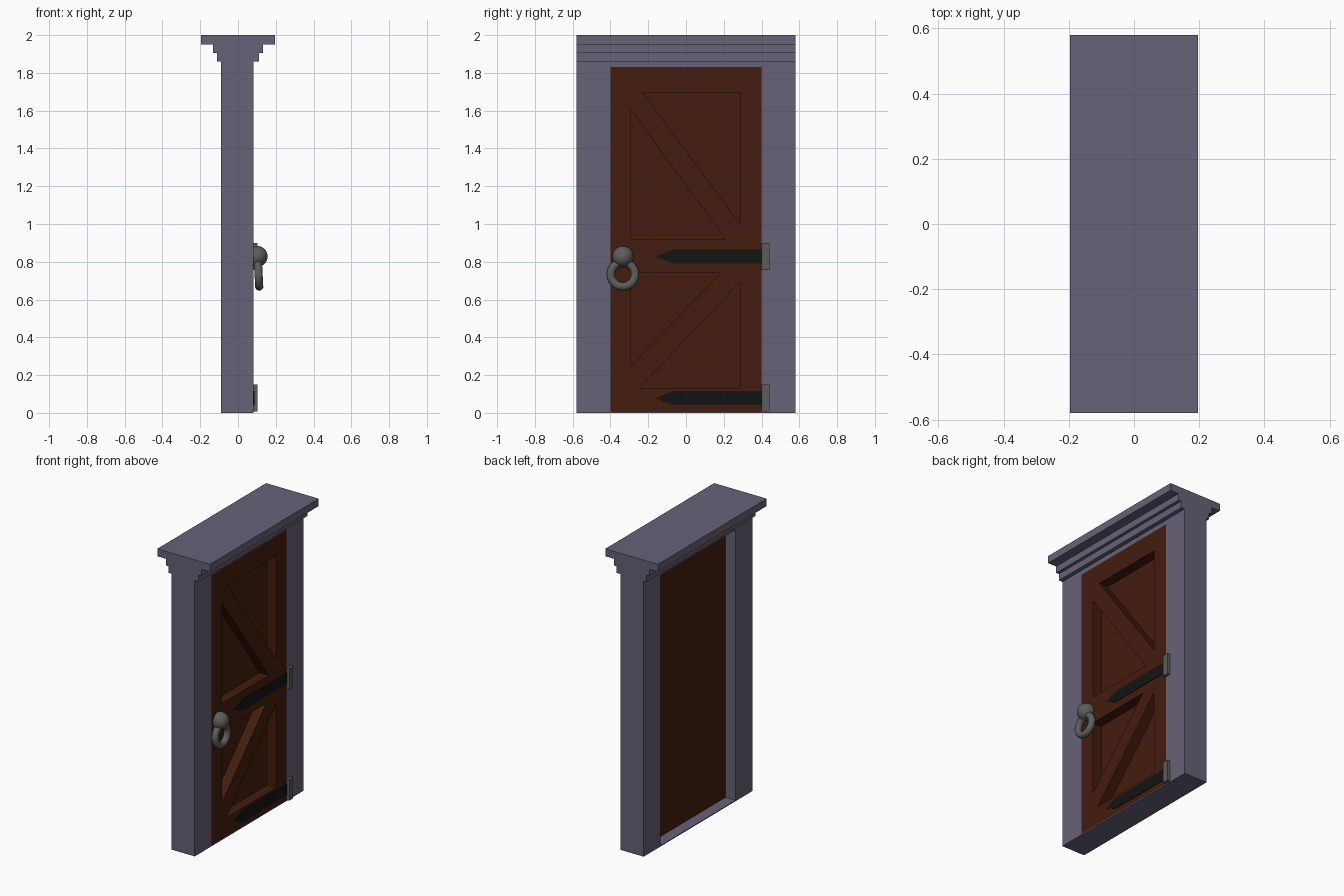
import bpy, bmesh, math
from mathutils import Vector

if "Cube" in bpy.data.objects:
    bpy.data.objects.remove(bpy.data.objects["Cube"])


def material(name, rgb):
    m = bpy.data.materials.new(name)
    m.diffuse_color = (*rgb, 1)
    m.use_nodes = True
    m.node_tree.nodes["Principled BSDF"].inputs["Base Color"].default_value = m.diffuse_color
    return m


STONE = material("stone", (0.135, 0.12, 0.185))
WOOD = material("wood", (0.058, 0.0115, 0.0045))
BLACK = material("black_iron", (0.006, 0.007, 0.007))
STEEL = material("steel", (0.11, 0.11, 0.105))


def prism(name, outlines, axis, lo, hi, mat):
    """Extrude outlines along x (points are y,z) or along y (points are x,z)."""
    bm = bmesh.new()
    step = Vector((hi - lo, 0, 0)) if axis == "x" else Vector((0, hi - lo, 0))
    for pts in outlines:
        verts = [bm.verts.new((lo, a, b) if axis == "x" else (a, lo, b)) for a, b in pts]
        face = bm.faces.new(verts)
        ext = bmesh.ops.extrude_face_region(bm, geom=[face], use_keep_orig=True)
        moved = [g for g in ext["geom"] if isinstance(g, bmesh.types.BMVert)]
        bmesh.ops.translate(bm, verts=moved, vec=step)
    bmesh.ops.recalc_face_normals(bm, faces=bm.faces)
    mesh = bpy.data.meshes.new(name)
    bm.to_mesh(mesh)
    bm.free()
    mesh.materials.append(mat)
    ob = bpy.data.objects.new(name, mesh)
    bpy.context.collection.objects.link(ob)
    return ob


def rect(a0, a1, b0, b1):
    return [(a0, b0), (a1, b0), (a1, b1), (a0, b1)]


BACK, FRONT = -0.09, 0.083
HALF, OPEN, HEAD = 0.58, 0.40, 1.83

# Portal frame: jambs and lintel in one outline, plus a thin sill
prism("door_frame", [[(-HALF, 0), (-OPEN, 0), (-OPEN, HEAD), (OPEN, HEAD),
                      (OPEN, 0), (HALF, 0), (HALF, 1.86), (-HALF, 1.86)]],
      "x", BACK, FRONT, STONE)
prism("sill", [rect(-OPEN, OPEN, 0, 0.006)], "x", BACK, FRONT, STONE)

# Stepped cornice, symmetrical profile run along the full width
side = [(0.111, 1.86), (0.111, 1.905), (0.132, 1.905), (0.132, 1.95), (0.196, 1.95), (0.196, 2.0)]
prism("cornice", [side + [(-x, z) for x, z in reversed(side)]], "y", -HALF, HALF, STONE)

# Door leaf with four recessed triangular panels
door = prism("door", [rect(-OPEN, OPEN, 0.006, HEAD)], "x", -0.015, FRONT, WOOD)
panels = prism("panel_cutter", [
    [(-0.23, 1.695), (0.287, 1.695), (0.287, 1.0)],
    [(-0.29, 1.6), (-0.29, 0.92), (0.21, 0.92)],
    [(-0.29, 0.74), (0.182, 0.74), (-0.29, 0.25)],
    [(-0.245, 0.132), (0.287, 0.132), (0.287, 0.695)],
], "x", FRONT - 0.067, FRONT + 0.1, WOOD)
panels.hide_render = True
cut = door.modifiers.new("panels", "BOOLEAN")
cut.operation, cut.solver, cut.object = "DIFFERENCE", "EXACT", panels
bpy.context.view_layer.objects.active = door
bpy.ops.object.modifier_apply(modifier=cut.name)
bpy.data.objects.remove(panels)

# Pointed hinge straps and their plates
for label, z in (("lower", 0.078), ("upper", 0.828)):
    prism(label + "_strap", [[(-0.162, z), (-0.07, z - 0.037), (OPEN, z - 0.037),
                              (OPEN, z + 0.037), (-0.07, z + 0.037)]],
          "x", FRONT - 0.01, FRONT + 0.004, BLACK)
    prism(label + "_hinge", [rect(OPEN, 0.441, z - 0.071, z + 0.071)],
          "x", FRONT - 0.01, 0.103, STEEL)


def finish(name):
    ob = bpy.context.object
    ob.name = name
    ob.data.materials.append(STEEL)
    bpy.ops.object.shade_smooth_by_angle()


# Knob and hanging ring
bpy.ops.mesh.primitive_uv_sphere_add(segments=32, ring_count=16, radius=0.056,
                                     location=(0.101, -0.334, 0.828))
finish("knob")
bpy.ops.mesh.primitive_torus_add(major_radius=0.064, minor_radius=0.022,
                                 major_segments=40, minor_segments=14,
                                 location=(0.109, -0.334, 0.733),
                                 rotation=(0, math.radians(87), 0))
finish("pull_ring")
